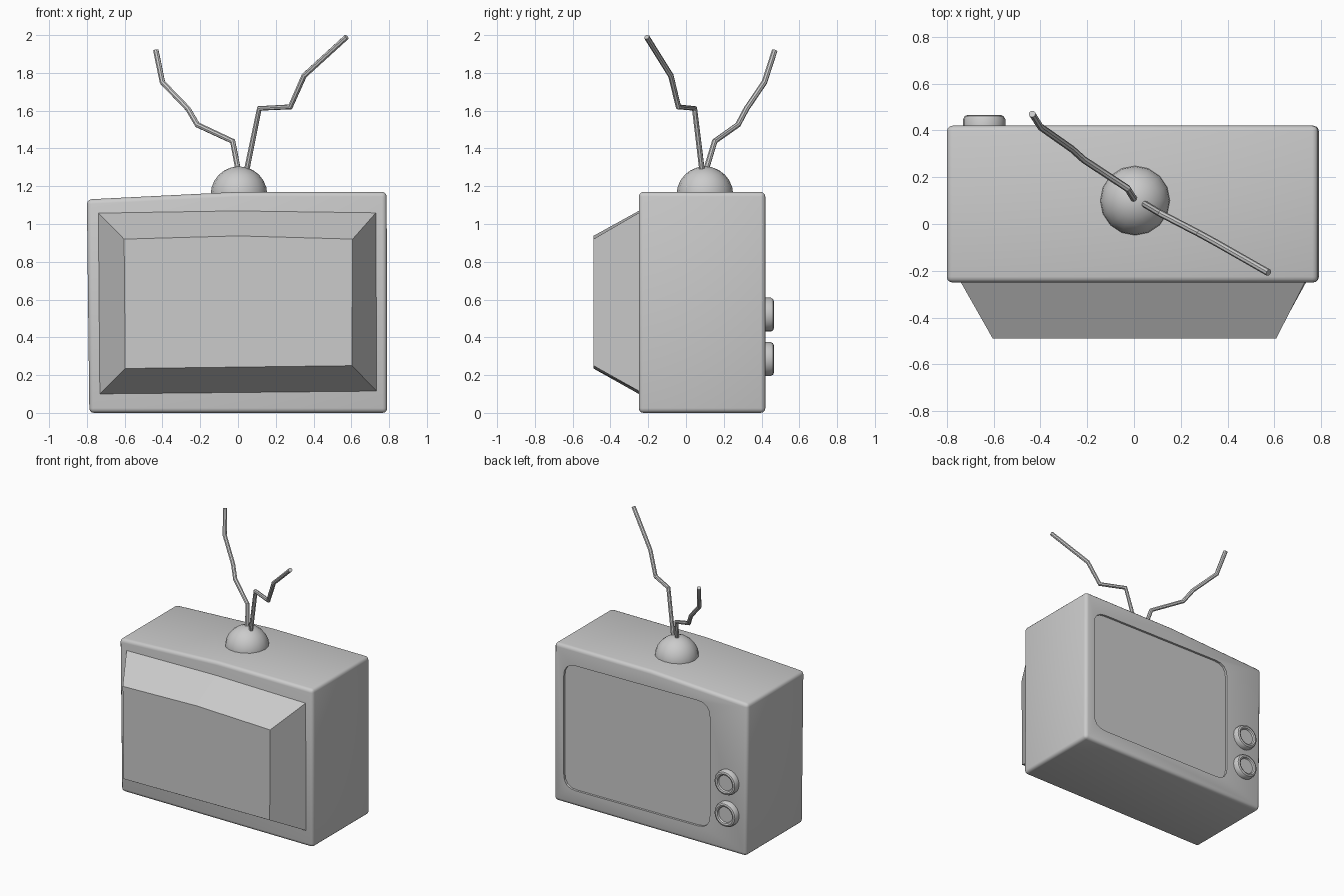
import bpy, bmesh, math
from mathutils import Matrix, Vector

if "Cube" in bpy.data.objects:
    bpy.data.objects.remove(bpy.data.objects["Cube"])


def to_object(name, bm, smooth=None):
    bmesh.ops.recalc_face_normals(bm, faces=bm.faces)
    me = bpy.data.meshes.new(name)
    bm.to_mesh(me)
    bm.free()
    ob = bpy.data.objects.new(name, me)
    bpy.context.collection.objects.link(ob)
    if smooth:
        bpy.ops.object.select_all(action='DESELECT')
        ob.select_set(True)
        bpy.context.view_layer.objects.active = ob
        bpy.ops.object.shade_smooth_by_angle(angle=math.radians(smooth))
    return ob


def prism(front, y0, back, y1):
    """Closed loft between two (x, z) outlines lying at y0 and y1."""
    bm = bmesh.new()
    a = [bm.verts.new((x, y0, z)) for x, z in front]
    b = [bm.verts.new((x, y1, z)) for x, z in back]
    n = len(a)
    bm.faces.new(a)
    bm.faces.new(b[::-1])
    for i in range(n):
        bm.faces.new((a[i], b[i], b[(i + 1) % n], a[(i + 1) % n]))
    bmesh.ops.recalc_face_normals(bm, faces=bm.faces)
    return bm


def rounded(corners, r, seg):
    """Outline with each corner replaced by a small curve."""
    pts = []
    n = len(corners)
    for i in range(n):
        p, c, q = (Vector(corners[j % n]) for j in (i - 1, i, i + 1))
        s, e = c + (p - c).normalized() * r, c + (q - c).normalized() * r
        for k in range(seg + 1):
            t = k / seg
            pts.append(tuple(s * (1 - t) ** 2 + c * 2 * t * (1 - t) + e * t * t))
    return pts


# cabinet with slightly lopsided top and softened edges
outline = [(-0.787, 0), (0.79, 0), (0.787, 1.17), (0, 1.17), (-0.80, 1.13)]
bm = prism(outline, -0.25, outline, 0.42)
sharp = [e for e in bm.edges if e.calc_face_angle() > 0.5]
bmesh.ops.bevel(bm, geom=sharp, offset=0.025, segments=3, profile=0.5, affect='EDGES')
cabinet = to_object("cabinet", bm, 40)

# recessed screen opening
screen = rounded([(-0.49, 0.125), (0.71, 0.115), (0.71, 1.04), (-0.49, 1.055)], 0.10, 4)
cutter = to_object("screen_cutter", prism(screen, 0.404, screen, 0.5))
cutter.hide_render = True
cutter.hide_viewport = True
cut = cabinet.modifiers.new("screen_opening", 'BOOLEAN')
cut.object = cutter
cut.operation = 'DIFFERENCE'
cut.solver = 'EXACT'
# keep the opening ahead of the smoothing modifier, if there is one
cabinet.modifiers.move(len(cabinet.modifiers) - 1, 0)

# tapered tube housing
base = [(-0.737, 0.095), (0.74, 0.11), (0.735, 1.065), (0, 1.075), (-0.745, 1.063)]
tip = [(-0.597, 0.235), (0.603, 0.25), (0.607, 0.92), (0, 0.937), (-0.603, 0.92)]
to_object("tube_housing", prism(tip, -0.49, base, -0.24))

# two dished control knobs
profile = [(0.09, 0.41), (0.09, 0.448), (0.083, 0.461), (0.072, 0.465),
           (0.061, 0.461), (0.056, 0.45), (0, 0.45)]
for i, z in enumerate((0.52, 0.285)):
    bm = bmesh.new()
    vs = [bm.verts.new((r, y, 0)) for r, y in profile]
    es = [bm.edges.new(p) for p in zip(vs, vs[1:])]
    bmesh.ops.spin(bm, geom=vs + es, axis=(0, 1, 0), cent=(0, 0, 0),
                   angle=math.tau, steps=20)
    bmesh.ops.remove_doubles(bm, verts=bm.verts, dist=1e-4)
    bmesh.ops.translate(bm, verts=bm.verts, vec=(-0.64, 0, z))
    to_object(f"knob_{i + 1}", bm, 40)

# antenna dome
bm = bmesh.new()
bmesh.ops.create_uvsphere(bm, u_segments=16, v_segments=12, radius=0.15,
                          matrix=Matrix.Translation((0.005, 0.10, 1.155)))
to_object("antenna_dome", bm, 40)

# bent antenna rods
rods = {
    "antenna_left": [(0.015, 0.10, 1.24), (-0.002, 0.11, 1.30), (-0.028, 0.152, 1.438),
                     (-0.215, 0.275, 1.525), (-0.265, 0.32, 1.61),
                     (-0.40, 0.415, 1.75), (-0.435, 0.47, 1.92)],
    "antenna_right": [(0.035, 0.09, 1.24), (0.049, 0.083, 1.30), (0.113, 0.045, 1.612),
                      (0.277, -0.04, 1.62), (0.35, -0.08, 1.785), (0.575, -0.208, 1.99)],
}
for name, path in rods.items():
    pts = [Vector(p) for p in path]
    bm = bmesh.new()
    rings = []
    for i, p in enumerate(pts):
        d0 = (p - pts[max(i - 1, 0)]).normalized()
        d1 = (pts[min(i + 1, len(pts) - 1)] - p).normalized()
        t = (d0 + d1).normalized()
        u = t.cross(Vector((0.5, 0.86, 0))).normalized()
        v = t.cross(u)
        rings.append([bm.verts.new(p + 0.015 * (math.cos(a) * u + math.sin(a) * v))
                      for a in (k * math.tau / 8 for k in range(8))])
    for a, b in zip(rings, rings[1:]):
        for k in range(8):
            bm.faces.new((a[k], a[(k + 1) % 8], b[(k + 1) % 8], b[k]))
    bm.faces.new(rings[0])
    bm.faces.new(rings[-1])
    to_object(name, bm, 35)
